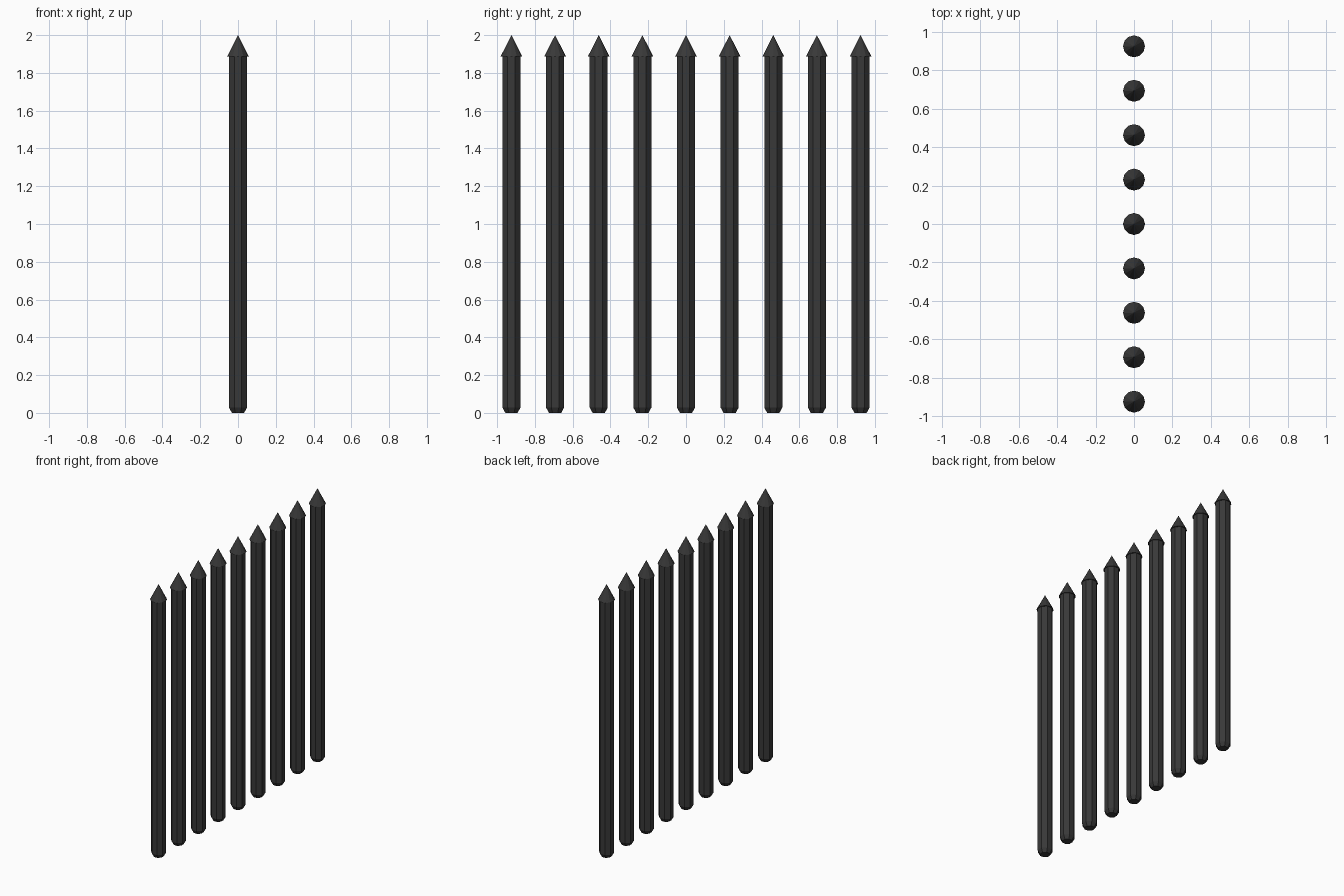
import bpy, bmesh, math

if "Cube" in bpy.data.objects:
    bpy.data.objects.remove(bpy.data.objects["Cube"])

COUNT, SPACING = 9, 0.231
SIDES = 8

mat = bpy.data.materials.new("dark_iron")
mat.diffuse_color = (0.04, 0.04, 0.04, 1)
mat.use_nodes = True
mat.node_tree.nodes["Principled BSDF"].inputs["Base Color"].default_value = mat.diffuse_color


def lathe(name, profile, sides, turn):
    """Flat-faced solid from (radius, z) rings; radius 0 makes a point."""
    bm = bmesh.new()
    rings = []
    for r, z in profile:
        if r == 0:
            rings.append([bm.verts.new((0, 0, z))] * sides)
        else:
            angles = [turn + 2 * math.pi * i / sides for i in range(sides)]
            rings.append([bm.verts.new((r * math.cos(a), r * math.sin(a), z)) for a in angles])
    for low, high in zip(rings, rings[1:]):
        for i in range(sides):
            j = (i + 1) % sides
            bm.faces.new(list(dict.fromkeys((low[i], low[j], high[j], high[i]))))
    for ring in (rings[0], rings[-1]):
        if ring[0] is not ring[1]:
            bm.faces.new(ring)
    bmesh.ops.recalc_face_normals(bm, faces=bm.faces)
    mesh = bpy.data.meshes.new(name)
    bm.to_mesh(mesh)
    bm.free()
    mesh.materials.append(mat)
    return mesh


# Octagonal shaft with a chamfered foot, and a pointed cap
shaft = lathe("bar_shaft", [(0.035, 0), (0.0515, 0.028), (0.0515, 1.89)],
              SIDES, math.pi / SIDES)
tip = lathe("bar_tip", [(0.057, 1.888), (0, 2.0)], 12, 0)

# Row of identical fence bars
for i in range(COUNT):
    y = (i - (COUNT - 1) / 2) * SPACING
    for mesh in (shaft, tip):
        ob = bpy.data.objects.new(f"{mesh.name}_{i + 1}", mesh)
        ob.location.y = y
        bpy.context.collection.objects.link(ob)
